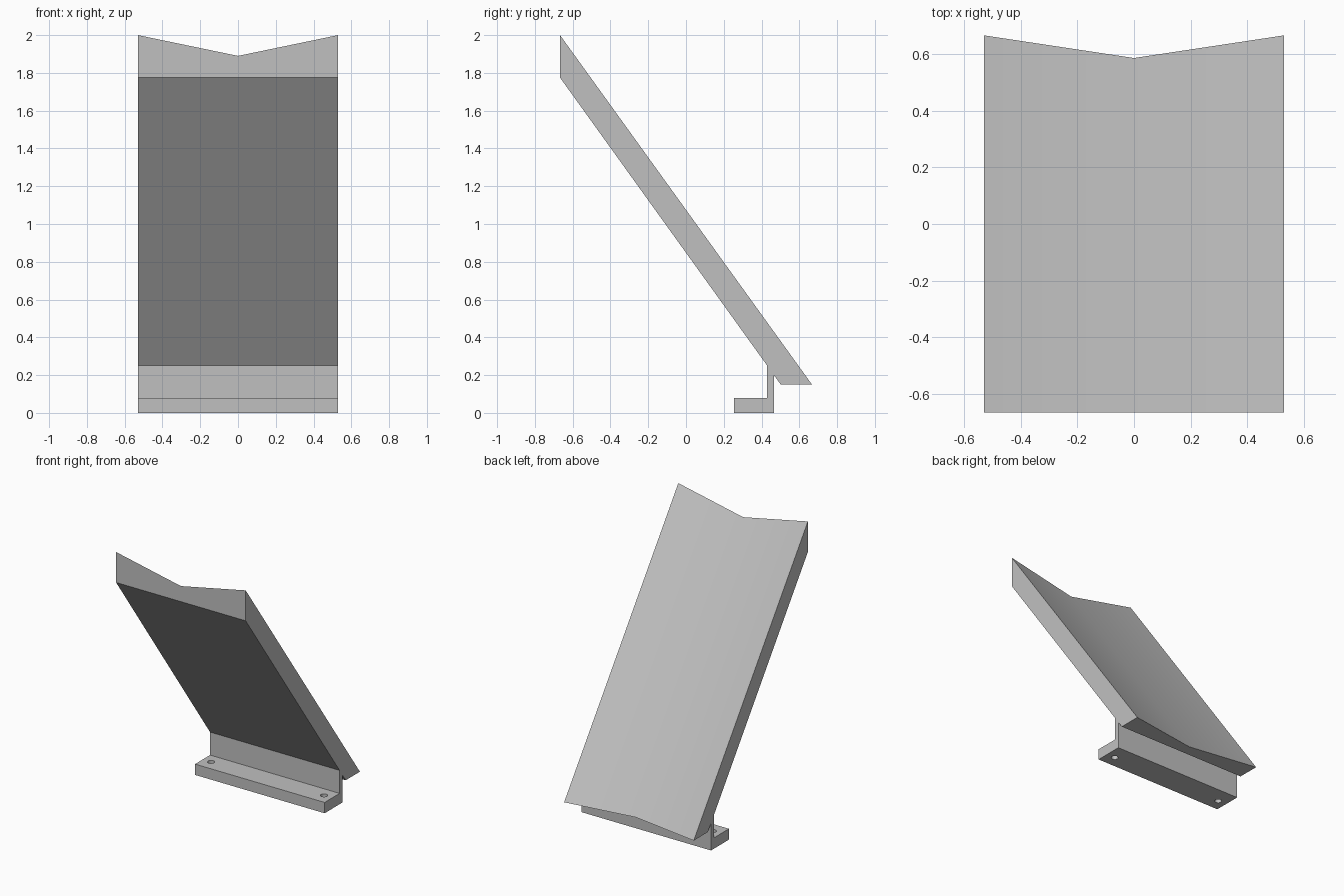
import bpy
import bmesh
import math
from mathutils import Matrix

cube = bpy.data.objects.get("Cube")
if cube:
    bpy.data.objects.remove(cube, do_unlink=True)

HALF_WIDTH = 0.53

grey = bpy.data.materials.new("plain_grey")
grey.use_nodes = True
colour = (0.53, 0.53, 0.53, 1)
grey.diffuse_color = colour
grey.node_tree.nodes["Principled BSDF"].inputs["Base Color"].default_value = colour


def add_object(name, bm):
    bmesh.ops.recalc_face_normals(bm, faces=bm.faces)
    mesh = bpy.data.meshes.new(name)
    bm.to_mesh(mesh)
    bm.free()
    mesh.materials.append(grey)
    obj = bpy.data.objects.new(name, mesh)
    bpy.context.collection.objects.link(obj)
    return obj


def profile(top_z, tip_y):
    """Side outline (y, z) of the leaning panel and its foot."""
    return [(-0.667, top_z), (-0.667, 1.775), (0.43, 0.25), (0.43, 0.08),
            (0.255, 0.08), (0.255, 0), (0.465, 0), (0.465, 0.2),
            (0.502, 0.15), (tip_y, 0.15)]


# Leaning panel with foot: three sections, thinner in the middle for the shallow V
bm = bmesh.new()
edge, middle = profile(2.0, 0.667), profile(1.89, 0.587)
rings = [[bm.verts.new((x, y, z)) for y, z in section]
         for x, section in ((-HALF_WIDTH, edge), (0, middle), (HALF_WIDTH, edge))]
count = len(edge)
for a, b in zip(rings, rings[1:]):
    for i in range(count):
        j = (i + 1) % count
        bm.faces.new((a[i], a[j], b[j], b[i]))
bm.faces.new(rings[0])
bm.faces.new(rings[-1])
body = add_object("leaning_panel_with_foot", bm)

# Screw holes through the foot
bm = bmesh.new()
for side in (-1, 1):
    bmesh.ops.create_cone(bm, cap_ends=True, segments=32, radius1=0.024,
                          radius2=0.024, depth=0.2,
                          matrix=Matrix.Translation((side * 0.462, 0.345, 0.04)))
cutter = add_object("screw_hole_cutter", bm)
cutter.hide_render = True

holes = body.modifiers.new("screw_holes", "BOOLEAN")
holes.operation = "DIFFERENCE"
holes.solver = "EXACT"
holes.object = cutter

bpy.ops.object.select_all(action="DESELECT")
body.select_set(True)
bpy.context.view_layer.objects.active = body
bpy.ops.object.modifier_apply(modifier=holes.name)
bpy.data.objects.remove(cutter, do_unlink=True)
bpy.ops.object.shade_smooth_by_angle(angle=math.radians(30))
